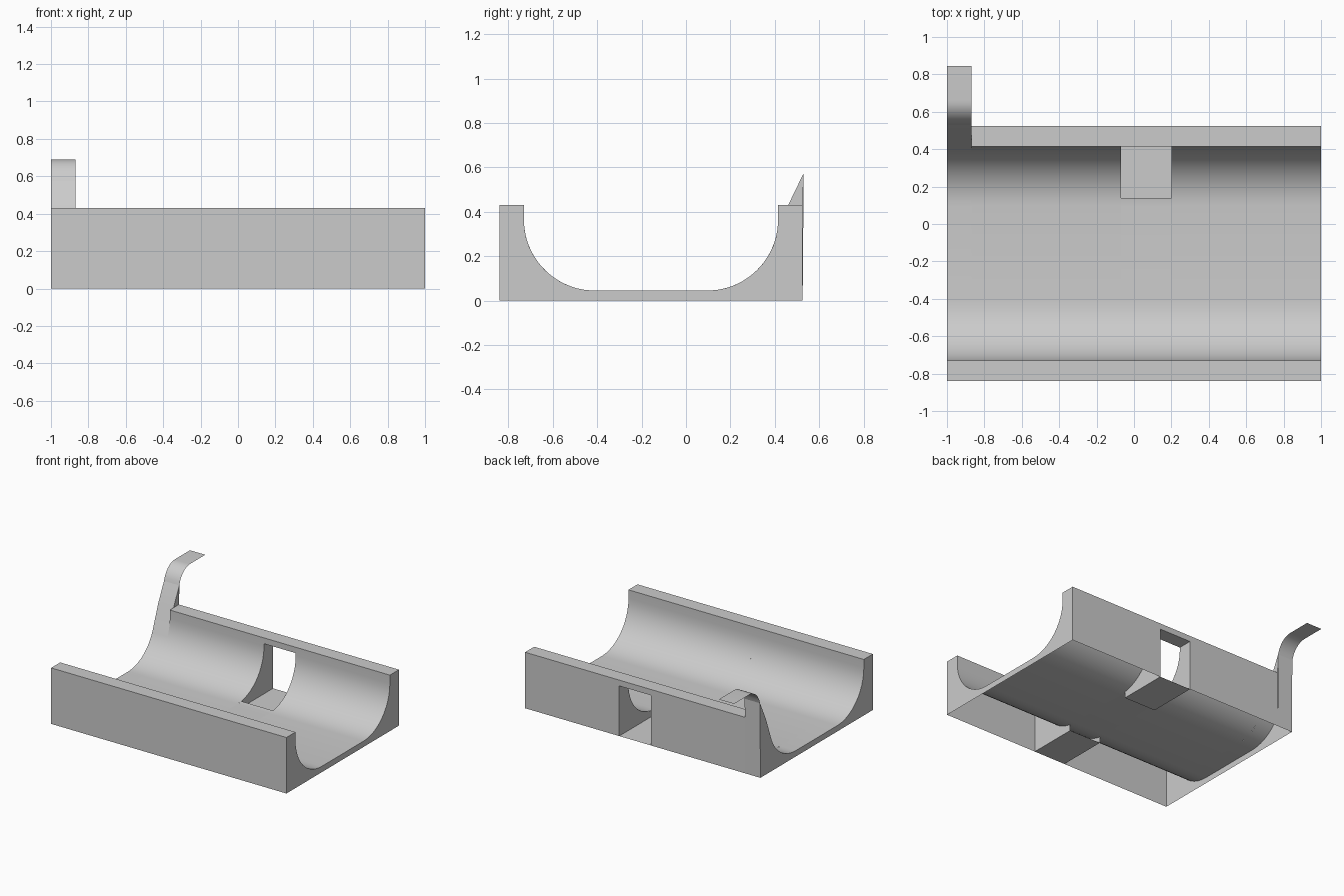
import bpy, bmesh, math

if "Cube" in bpy.data.objects:
    bpy.data.objects.remove(bpy.data.objects["Cube"])

YC = -0.1575            # centre line of the trough
OUT, INN, R, TOP, FLOOR = 0.525, 0.415, 0.32, 0.43, 0.045
XA, XB, XC, XD, XE = -1.0, -0.87, -0.07, 0.2, 1.0
Y_CUT, Z_CUT = 0.14, 0.385


def arc(a0, a1, n=12):
    """Back trough fillet, angle 0 at the floor, 90 at the wall."""
    return [(INN - R + R * math.sin(math.radians(a0 + (a1 - a0) * i / n)),
             FLOOR + R - R * math.cos(math.radians(a0 + (a1 - a0) * i / n)))
            for i in range(n + 1)]


def mirror(pts):
    return [(2 * YC - y, z) for y, z in reversed(pts)]


def finish(name, bm):
    me = bpy.data.meshes.new(name)
    bm.to_mesh(me)
    bm.free()
    ob = bpy.data.objects.new(name, me)
    bpy.context.collection.objects.link(ob)
    bpy.context.view_layer.objects.active = ob
    ob.select_set(True)
    bpy.ops.object.shade_smooth_by_angle(angle=math.radians(30))
    ob.select_set(False)


def sheet(name, path, x0, x1):
    """Sweep an open y,z path along x."""
    bm = bmesh.new()
    rows = [(bm.verts.new((x0, y, z)), bm.verts.new((x1, y, z))) for y, z in path]
    for (a, b), (c, d) in zip(rows, rows[1:]):
        bm.faces.new((a, b, d, c))
    finish(name, bm)


def plate(name, outline, x, side):
    """Flat y,z outline at x, facing +x or -x."""
    bm = bmesh.new()
    f = bm.faces.new([bm.verts.new((x, y, z)) for y, z in outline])
    f.normal_update()
    if f.normal.x * side < 0:
        f.normal_flip()
    bmesh.ops.triangulate(bm, faces=[f])
    finish(name, bm)


# Profiles
back_half = arc(0, 90) + [(INN, TOP), (OUT, TOP), (OUT, 0)]
front_half = mirror(back_half)
full = front_half + back_half
tab_angle = 66
tab_tip = (0.53, 0.575)
tab_half = arc(0, tab_angle) + [(0.46, TOP), tab_tip, (OUT, 0)]
tab_full = front_half + tab_half

# Trough body in bays
sheet("tab_bay", tab_full, XA, XB)
sheet("left_bay", full, XB, XC)
sheet("right_bay", full, XD, XE)
a_cut = math.degrees(math.asin((Y_CUT - INN + R) / R))
low = arc(0, a_cut, 3)
sheet("window_bay", front_half + low + [(Y_CUT, 0), (OUT, 0)], XC, XD)
sheet("window_lintel", [(INN, Z_CUT), (INN, TOP), (OUT, TOP), (OUT, Z_CUT), (INN, Z_CUT)], XC, XD)

# End walls
plate("left_end", tab_full, XA, -1)
plate("right_end", full, XE, 1)

# Ribs beside the window and matching ones at the front
rib = [(Y_CUT, 0)] + arc(a_cut, 90) + [(INN, TOP), (OUT, TOP), (OUT, 0)]
for x, side, label in ((XC, 1, "left"), (XD, -1, "right")):
    plate(label + "_back_rib", rib, x, side)
    plate(label + "_front_rib", mirror(rib), x, -side)

# Bottom panel in front of the trough, opposite the window
y_front = 2 * YC - OUT
sheet("front_bottom_panel", [(2 * YC - Y_CUT, 0), (y_front, 0)], XC, XD)

# Step between raised tab and rim
plate("tab_web", [(0.46, TOP), tab_tip, (OUT, TOP)], XB, 1)
plate("rim_end", arc(tab_angle, 90, 6) + [(INN, TOP), (0.46, TOP)], XB, -1)

# Curled tab lip
lip = [tab_tip]
for i in range(1, 9):
    a = math.radians(64 * (1 - i / 8))
    lip.append((0.66 - 0.122 * math.sin(a) / math.sin(math.radians(64)),
                0.69 - 0.09 * (1 - math.cos(a)) / (1 - math.cos(math.radians(64)))))
lip.insert(1, (0.538, 0.60))
sheet("tab_lip", lip + [(0.845, 0.69)], XA, XB)
